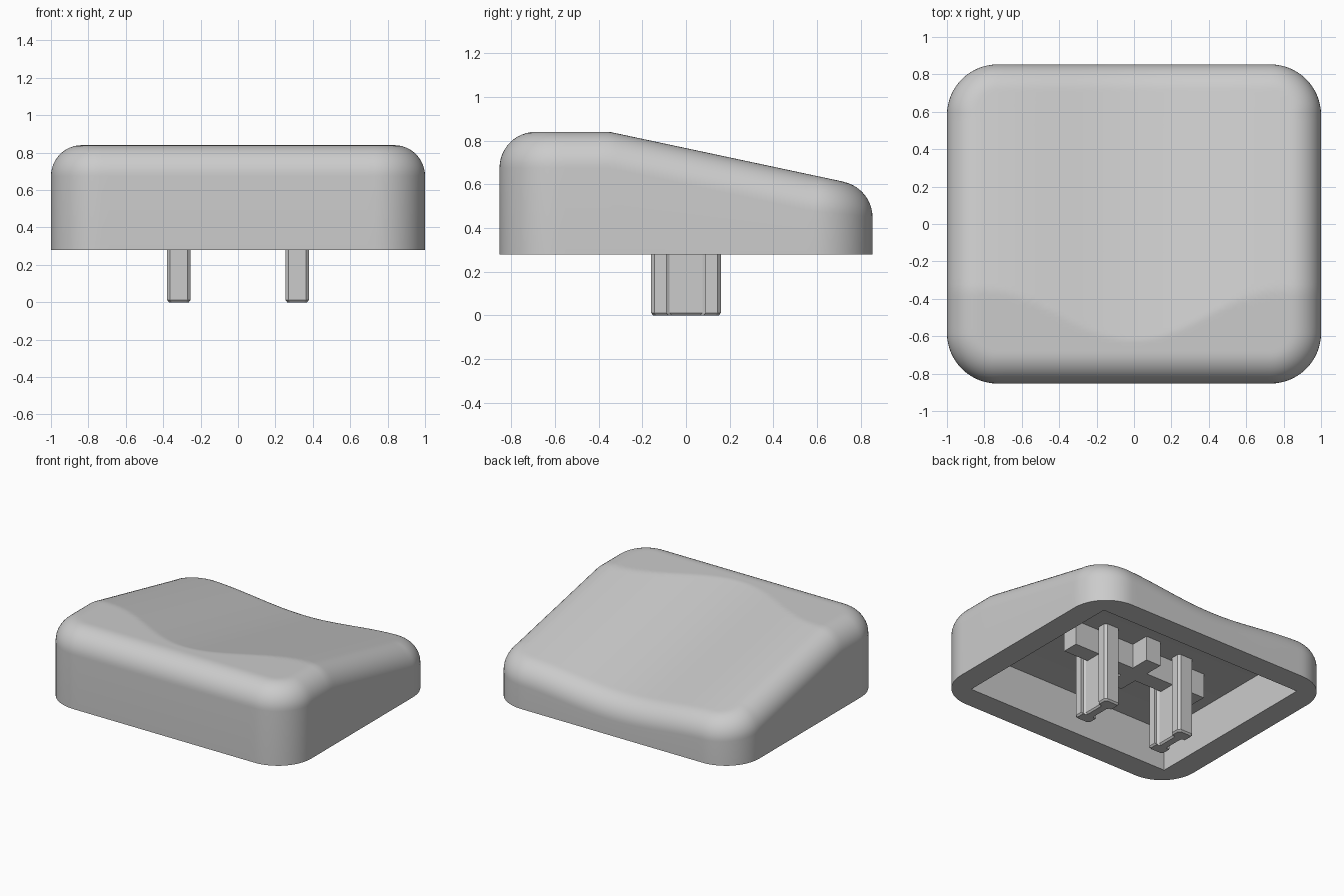
import bpy, bmesh, math
from mathutils import Vector

if "Cube" in bpy.data.objects:
    bpy.data.objects.remove(bpy.data.objects["Cube"])

HX, HY, CORNER, FILLET = 1.0, 0.853, 0.27, 0.165
BASE, TOP = 0.28, 0.84

grey = bpy.data.materials.new("light grey plastic")
grey.use_nodes = True
colour = (0.6, 0.6, 0.6, 1)
grey.diffuse_color = colour
grey.node_tree.nodes["Principled BSDF"].inputs["Base Color"].default_value = colour


def finish(bm, name, smooth=False):
    bmesh.ops.recalc_face_normals(bm, faces=bm.faces)
    mesh = bpy.data.meshes.new(name)
    bm.to_mesh(mesh)
    bm.free()
    mesh.materials.append(grey)
    ob = bpy.data.objects.new(name, mesh)
    bpy.context.collection.objects.link(ob)
    if smooth:
        bpy.ops.object.select_all(action='DESELECT')
        ob.select_set(True)
        bpy.context.view_layer.objects.active = ob
        bpy.ops.object.shade_smooth_by_angle(angle=math.radians(30))
    return ob


def top_height(x, y):
    """Flat front ledge meeting a dished slope that falls to the back."""
    dish = 0.029 * (1 + math.cos(math.pi * min(abs(x) / 0.8, 1)))
    return min(TOP, TOP - 0.213 * (y + 0.35) - dish)


def outline(arc=16, side=36):
    """Rounded rectangle as (point, outward normal) pairs."""
    result = []
    cx, cy = HX - CORNER, HY - CORNER
    for q, (sx, sy) in enumerate([(1, 1), (-1, 1), (-1, -1), (1, -1)]):
        centre = Vector((sx * cx, sy * cy))
        for i in range(arc + 1):
            a = math.pi / 2 * (q + i / arc)
            n = Vector((math.cos(a), math.sin(a)))
            result.append((centre + n * CORNER, n))
        run = 2 * (cx if q % 2 == 0 else cy)
        along = Vector((-n.y, n.x))
        start = result[-1][0]
        result += [(start + along * run * i / side, n) for i in range(1, side)]
    return result


def bridge(bm, a, b):
    for i in range(len(a)):
        j = (i + 1) % len(a)
        bm.faces.new((a[i], a[j], b[j], b[i]))


# Cap shell: wall, rolled edge and sculpted top as successive rings
bm = bmesh.new()
pts = outline()
ARC, RINGS = 12, 40
rings = [[bm.verts.new((p.x, p.y, BASE)) for p, n in pts]]
columns = []
for p, n in pts:
    q = p - n * FILLET
    e = n * 0.01
    slope = (top_height(*(q + e)) - top_height(*(q - e))) / 0.02
    zc = top_height(*q) - FILLET * math.sqrt(1 + slope * slope)
    end = math.pi / 2 + math.atan(slope)
    column = []
    for k in range(ARC + 1):
        a = end * k / ARC
        r = p - n * FILLET * (1 - math.cos(a))
        column.append(Vector((r.x, r.y, zc + FILLET * math.sin(a))))
    edge = column[-1].copy()
    for k in range(1, RINGS):
        x, y = edge.xy * (1 - k / RINGS)
        column.append(Vector((x, y, top_height(x, y))))
    columns.append(column)
for k in range(len(columns[0])):
    rings.append([bm.verts.new(c[k]) for c in columns])
for lower, upper in zip(rings, rings[1:]):
    bridge(bm, lower, upper)
centre = bm.verts.new((0, 0, top_height(0, 0)))
for i, v in enumerate(rings[-1]):
    bm.faces.new((v, rings[-1][(i + 1) % len(pts)], centre))

# Square-cornered cavity underneath, its roof dropping slightly at the back
CX, CY = 0.83, 0.68
profile = [(-CY, BASE), (-CY, 0.58), (0.4, 0.58), (CY, 0.53), (CY, BASE)]
left, right = [[bm.verts.new((x, y, z)) for y, z in profile] for x in (CX, -CX)]
for i in range(len(profile) - 1):
    bm.faces.new((left[i], left[i + 1], right[i + 1], right[i]))
bm.faces.new(left)
bm.faces.new(right)

# Flat rim between the outer wall and the cavity
bm.edges.new((left[0], left[-1])) if not bm.edges.get((left[0], left[-1])) else None
bm.edges.ensure_lookup_table()
loop = rings[0]
rim = [bm.edges.get((v, loop[(i + 1) % len(loop)])) for i, v in enumerate(loop)]
mouth = [left[0], left[-1], right[-1], right[0]]
rim += [bm.edges.get((v, mouth[(i + 1) % 4])) for i, v in enumerate(mouth)]
bmesh.ops.triangle_fill(bm, edges=rim, use_beauty=True, normal=(0, 0, -1))
finish(bm, "cap_shell", smooth=True)


# Cross-shaped rib under the roof
def plus_rib(lx, ly, w, z0, z1):
    bm = bmesh.new()
    quarter = [(lx, w), (w, w), (w, ly)]
    shape = []
    for sx, sy in [(1, 1), (-1, 1), (-1, -1), (1, -1)]:
        part = [(x * sx, y * sy) for x, y in quarter]
        shape += part if sx * sy > 0 else part[::-1]
    low, high = [[bm.verts.new((x, y, z)) for x, y in shape] for z in (z0, z1)]
    bridge(bm, low, high)
    bm.faces.new(low)
    bm.faces.new(high)
    finish(bm, "cross_rib")


plus_rib(0.55, 0.2, 0.06, 0.4, 0.585)


# Dog-bone mounting prongs with chamfered tips
def prong(name, cx):
    bm = bmesh.new()
    quarter = [(0.035, 0.075), (0.045, 0.09), (0.063, 0.09), (0.063, 0.145), (0.047, 0.16)]
    shape = []
    for sx, sy in [(1, 1), (-1, 1), (-1, -1), (1, -1)]:
        part = [(x * sx, y * sy) for x, y in quarter]
        shape += part if sx * sy > 0 else part[::-1]
    levels = []
    for z, inset in [(0, 0.01), (0.012, 0), (0.585, 0)]:
        levels.append([bm.verts.new((cx + x - math.copysign(inset, x),
                                     y - math.copysign(inset, y), z)) for x, y in shape])
    bridge(bm, levels[0], levels[1])
    bridge(bm, levels[1], levels[2])
    bm.faces.new(levels[0])
    bm.faces.new(levels[2])
    finish(bm, name)


prong("left_prong", 0.316)
prong("right_prong", -0.316)
